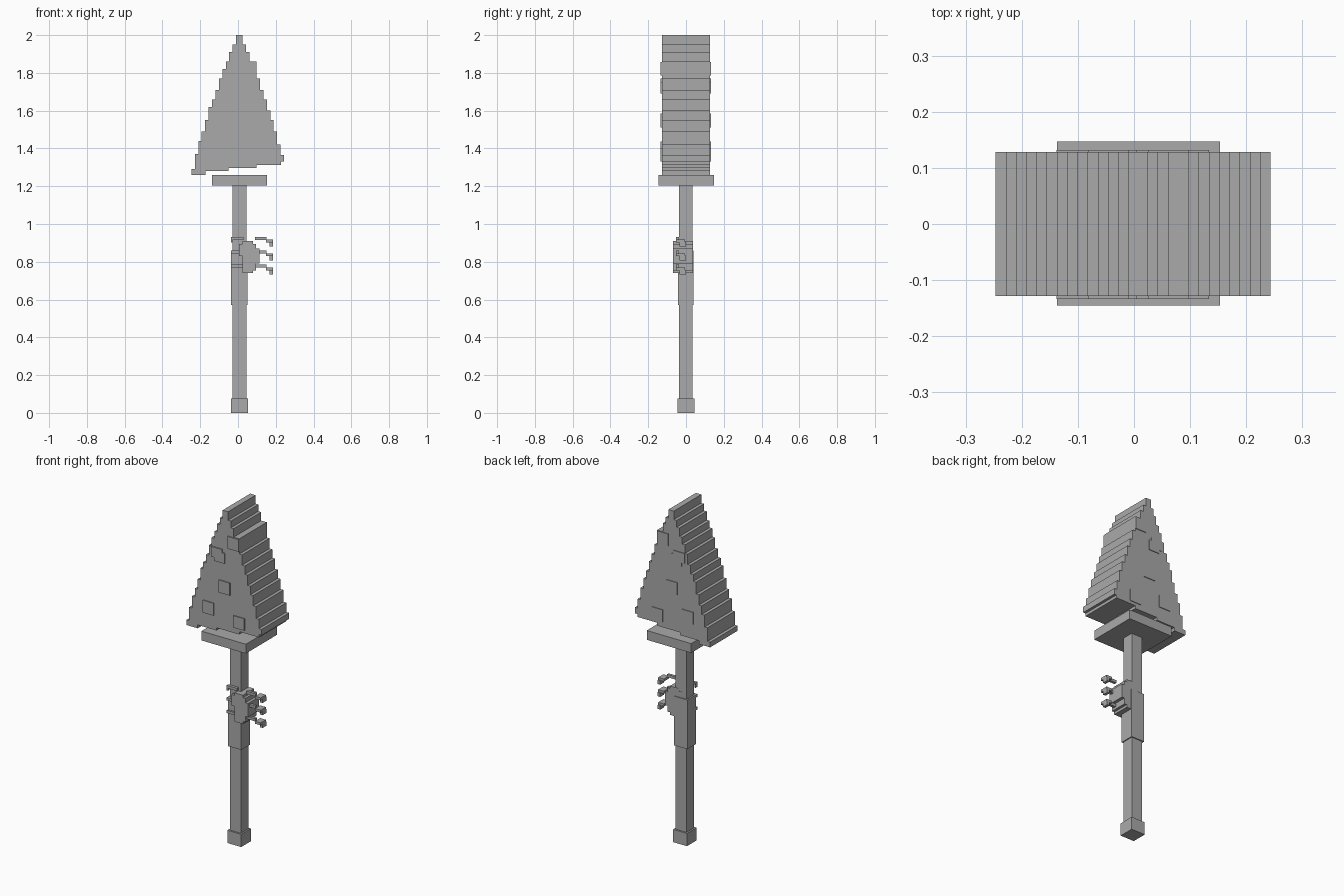
import bpy
import bmesh

old = bpy.data.objects.get("Cube")
if old:
    bpy.data.objects.remove(old, do_unlink=True)

GREY = (0.4, 0.4, 0.4, 1.0)
stone = bpy.data.materials.new("plain grey")
stone.use_nodes = True
stone.diffuse_color = GREY
stone.node_tree.nodes["Principled BSDF"].inputs["Base Color"].default_value = GREY


def finish(name, bm):
    bmesh.ops.recalc_face_normals(bm, faces=bm.faces)
    mesh = bpy.data.meshes.new(name)
    bm.to_mesh(mesh)
    bm.free()
    mesh.materials.append(stone)
    obj = bpy.data.objects.new(name, mesh)
    bpy.context.collection.objects.link(obj)
    return obj


def prism(name, outline, front, back):
    """Extrude an x-z outline from front to back."""
    bm = bmesh.new()
    face = bm.faces.new([bm.verts.new((x, front, z)) for x, z in outline])
    grown = bmesh.ops.extrude_face_region(bm, geom=[face])["geom"]
    moved = [v for v in grown if isinstance(v, bmesh.types.BMVert)]
    bmesh.ops.translate(bm, verts=moved, vec=(0, back - front, 0))
    return finish(name, bm)


def box(name, left, right, front, back, low, high):
    outline = [(left, low), (right, low), (right, high), (left, high)]
    return prism(name, outline, front, back)


def staircase(start, step, levels):
    """Outline of stairs running down from the first level."""
    points = []
    for i, (top, bottom) in enumerate(zip(levels, levels[1:])):
        x = start + step * i
        points += [(x, top), (x, bottom)]
    return points


# Shaft with foot, grip sleeve and collar
box("shaft", -0.028, 0.044, -0.036, 0.034, 0.07, 1.21)
box("foot", -0.037, 0.053, -0.046, 0.044, 0, 0.075)
box("grip_sleeve", -0.037, 0.05, -0.042, 0.04, 0.57, 0.86)
box("collar", -0.137, 0.153, -0.145, 0.147, 1.205, 1.26)

# Stepped pointed head, with one wide ledge on its left side
STEP = 0.0182
right_upper = staircase(0.025, STEP, [2, 1.95, 1.91, 1.86])
right_lower = staircase(0.098, STEP, [1.86, 1.77, 1.71, 1.66, 1.6, 1.55,
                                      1.49, 1.42, 1.365, 1.33])
underside = [(0.228, 1.33), (0.228, 1.313), (0.098, 1.313), (0.098, 1.296),
             (-0.05, 1.296), (-0.05, 1.28), (-0.173, 1.28), (-0.173, 1.26)]
left_side = staircase(-0.01, -STEP, [2, 1.95, 1.91, 1.86, 1.82, 1.77, 1.71,
                                     1.66, 1.62, 1.55, 1.49, 1.44, 1.37, 1.29])
left_foot = [(-0.247, 1.26), (-0.247, 1.29)]
prism("head", right_upper + right_lower + underside + left_foot
      + left_side[::-1], -0.128, 0.128)

# Raised spots showing on both broad faces
spots = {
    "middle": (-0.033, 0.04, 1.512, 1.585),
    "low_right": (-0.138, -0.066, 1.365, 1.438),
    "low_left": (0.06, 0.134, 1.33, 1.4),
    "high_right": (-0.082, -0.01, 1.71, 1.77),
    "high_right_drip": (-0.064, 0.005, 1.69, 1.75),
    "high_left": (0.025, 0.098, 1.785, 1.857),
}
for name, (left, right, low, high) in spots.items():
    box(name + "_spot", left, right, -0.134, 0.132, low, high)

# Small creature clinging to the shaft: stepped body
box("creature_core", 0.025, 0.08, -0.068, 0.036, 0.74, 0.91)
box("creature_back", 0.005, 0.095, -0.068, 0.036, 0.83, 0.895)
box("creature_belly", 0.025, 0.095, -0.068, 0.036, 0.755, 0.84)
box("creature_side", 0.04, 0.113, -0.068, 0.036, 0.79, 0.87)

# Three hooked legs on each side
for i, z in enumerate((0.932, 0.86, 0.785)):
    tag = "_" + str(i + 1)
    box("left_leg" + tag, 0.09, 0.15, -0.053, -0.037, z - 0.016, z)
    box("left_knee" + tag, 0.148, 0.185, -0.053, -0.005, z - 0.03, z - 0.015)
    box("left_claw" + tag, 0.168, 0.185, -0.035, 0, z - 0.052, z - 0.028)
    box("right_leg" + tag, -0.037, 0.03, -0.053, -0.037, z - 0.016, z)
    if i == 0:
        box("right_claw", -0.037, -0.028, -0.053, -0.037, z - 0.03, z)
